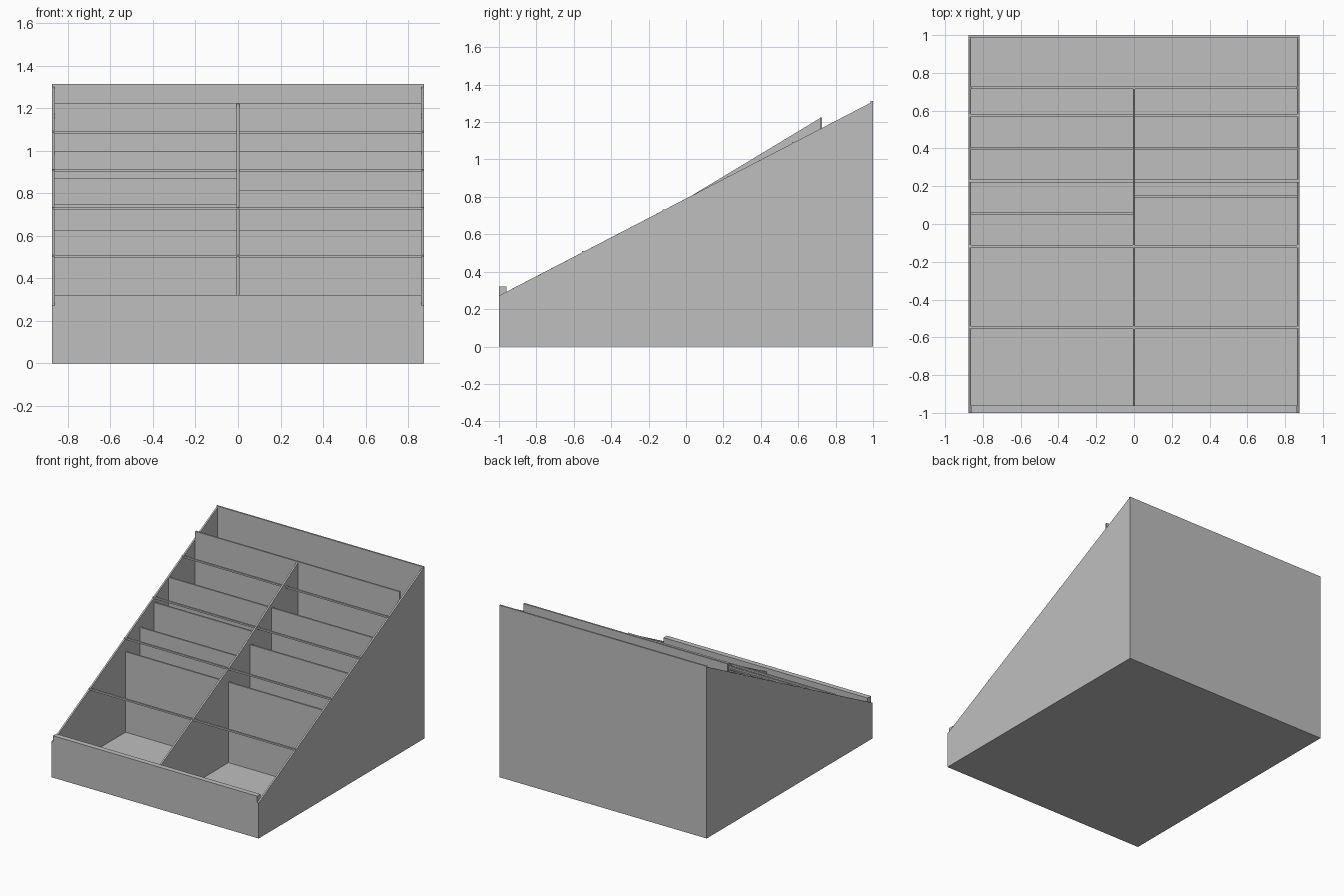
import bpy
import bmesh

cube = bpy.data.objects.get("Cube")
if cube:
    bpy.data.objects.remove(cube, do_unlink=True)

grey = bpy.data.materials.new("plain grey")
grey.use_nodes = True
colour = (0.52, 0.52, 0.52, 1)
grey.diffuse_color = colour
grey.node_tree.nodes["Principled BSDF"].inputs["Base Color"].default_value = colour

T = 0.0125            # board thickness
W = 0.875             # half width
IN = W - T            # half width between the side walls


def slope(y):
    """Height of the sloping side edge at depth y."""
    return 0.272 + 0.519 * (y + 1)


def board(name, x0, x1, profile):
    """Extrude a (y, z) profile from x0 to x1."""
    bm = bmesh.new()
    face = bm.faces.new([bm.verts.new((x0, y, z)) for y, z in profile])
    moved = bmesh.ops.extrude_face_region(bm, geom=[face])["geom"]
    verts = [v for v in moved if isinstance(v, bmesh.types.BMVert)]
    bmesh.ops.translate(bm, verts=verts, vec=(x1 - x0, 0, 0))
    bmesh.ops.recalc_face_normals(bm, faces=bm.faces)
    mesh = bpy.data.meshes.new(name)
    bm.to_mesh(mesh)
    bm.free()
    mesh.materials.append(grey)
    obj = bpy.data.objects.new(name, mesh)
    bpy.context.collection.objects.link(obj)
    return obj


def box(name, x0, x1, y0, y1, z0, z1):
    return board(name, x0, x1, [(y0, z0), (y1, z0), (y1, z1), (y0, z1)])


# Outer case
box("floor", -IN, IN, -0.99, 0.99, 0, T)
box("front_panel", -W, W, -1, -0.96, 0, slope(-1))
box("front_lip", -IN, IN, -1, -0.96, slope(-1), 0.32)
box("back_panel", -W, W, 1 - T, 1, 0, 1.313)
side = [(-0.9995, 0), (0.9995, 0), (0.9995, slope(0.98)),
        (0.98, slope(0.98)), (-0.9995, slope(-1))]
board("right_side", -W, -IN, side)
board("left_side", IN, W, side)

# Lengthwise divider, rising above the side walls toward the back
board("centre_divider", -T / 2, T / 2,
      [(-0.96, 0), (0.72, 0), (0.72, 1.223), (0.03, slope(0.03)), (-0.96, slope(-0.96))])

# Cross panels: name, x range, depth, top height
panels = [
    ("rear_panel", -IN, IN, 0.722, 1.225),
    ("upper_panel", -IN, IN, 0.4, 0.997),
    ("right_upper_middle_panel", -IN, 0, 0.225, 0.872),
    ("right_lower_middle_panel", -IN, 0, 0.055, 0.747),
    ("left_middle_panel", 0, IN, 0.145, 0.812),
    ("lower_panel", -IN, IN, -0.118, 0.626),
]
for name, x0, x1, y, top in panels:
    box(name, x0, x1, y - T / 2, y + T / 2, T / 2, top)

# Slim rails let into the sloping edges
for i, y in enumerate((-0.548, -0.118, 0.228, 0.575)):
    top = slope(y) + 0.003
    box(f"cross_rail_{i + 1}", -W, W, y - 0.007, y + 0.007, top - T, top)
